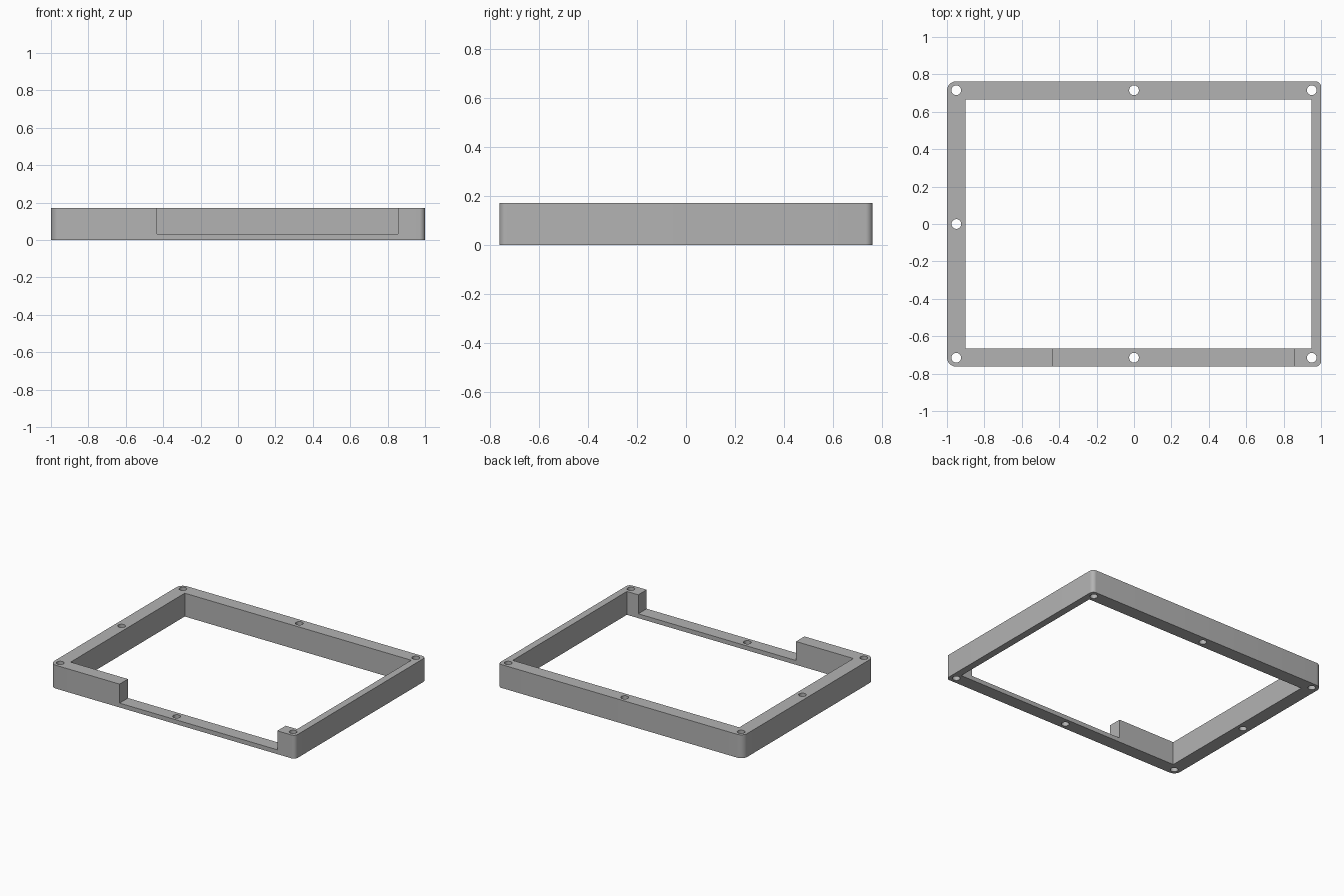
import bpy, bmesh, math

if "Cube" in bpy.data.objects:
    bpy.data.objects.remove(bpy.data.objects["Cube"], do_unlink=True)

HALF_X, HALF_Y, HEIGHT = 1.0, 0.763, 0.172
HOLE_X, HOLE_Y, HOLE_R = 0.95, 0.715, 0.026

grey = bpy.data.materials.new("plain grey")
grey.use_nodes = True
colour = (0.45, 0.45, 0.45, 1)
grey.diffuse_color = colour
grey.node_tree.nodes["Principled BSDF"].inputs["Base Color"].default_value = colour


def prism(name, outline, z0, z1):
    """Extrude a counter-clockwise outline from z0 to z1."""
    bm = bmesh.new()
    base = bm.faces.new([bm.verts.new((x, y, z0)) for x, y in outline])
    ext = bmesh.ops.extrude_face_region(bm, geom=[base], use_keep_orig=True)
    top = [v for v in ext["geom"] if isinstance(v, bmesh.types.BMVert)]
    bmesh.ops.translate(bm, verts=top, vec=(0, 0, z1 - z0))
    bmesh.ops.recalc_face_normals(bm, faces=bm.faces)
    mesh = bpy.data.meshes.new(name)
    bm.to_mesh(mesh)
    bm.free()
    mesh.materials.append(grey)
    ob = bpy.data.objects.new(name, mesh)
    bpy.context.collection.objects.link(ob)
    return ob


def arc(cx, cy, r, start, sweep, steps):
    return [(cx + r * math.cos(start + sweep * i / steps),
             cy + r * math.sin(start + sweep * i / steps)) for i in range(steps + 1)]


def rect(x0, x1, y0, y1):
    return [(x0, y0), (x1, y0), (x1, y1), (x0, y1)]


def cut(target, cutter):
    """Subtract the cutter, then discard it."""
    cutter.hide_render = True
    mod = target.modifiers.new("cut", "BOOLEAN")
    mod.operation, mod.solver, mod.object = "DIFFERENCE", "EXACT", cutter
    bpy.context.view_layer.objects.active = target
    bpy.ops.object.modifier_apply(modifier=mod.name)
    bpy.data.objects.remove(cutter, do_unlink=True)


# Rounded outer block, with larger corners on the thick side
outline = []
for quarter, (sx, sy) in enumerate([(1, 1), (-1, 1), (-1, -1), (1, -1)]):
    r = 0.03 if sx > 0 else 0.05
    outline += arc(sx * (HALF_X - r), sy * (HALF_Y - r), r,
                   quarter * math.pi / 2, math.pi / 2, 8)
frame = prism("frame", outline, 0, HEIGHT)

# Central opening and the lowered stretch of the front rail
cut(frame, prism("opening_cutter", rect(-0.9, 0.948, -0.665, 0.665), -0.1, 0.3))
cut(frame, prism("notch_cutter", rect(-0.432, 0.855, -0.9, -0.5), 0.032, 0.3))

# Screw holes
holes = [(x, y) for x in (-HOLE_X, 0, HOLE_X) for y in (-HOLE_Y, HOLE_Y)] + [(-HOLE_X, 0)]
for x, y in holes:
    cut(frame, prism("hole_cutter", arc(x, y, HOLE_R, 0, math.tau, 32)[:-1], -0.1, 0.3))

# Smooth the rounded walls while keeping hard edges
bpy.ops.object.select_all(action="DESELECT")
frame.select_set(True)
bpy.context.view_layer.objects.active = frame
bpy.ops.object.shade_smooth_by_angle(angle=math.radians(30))
